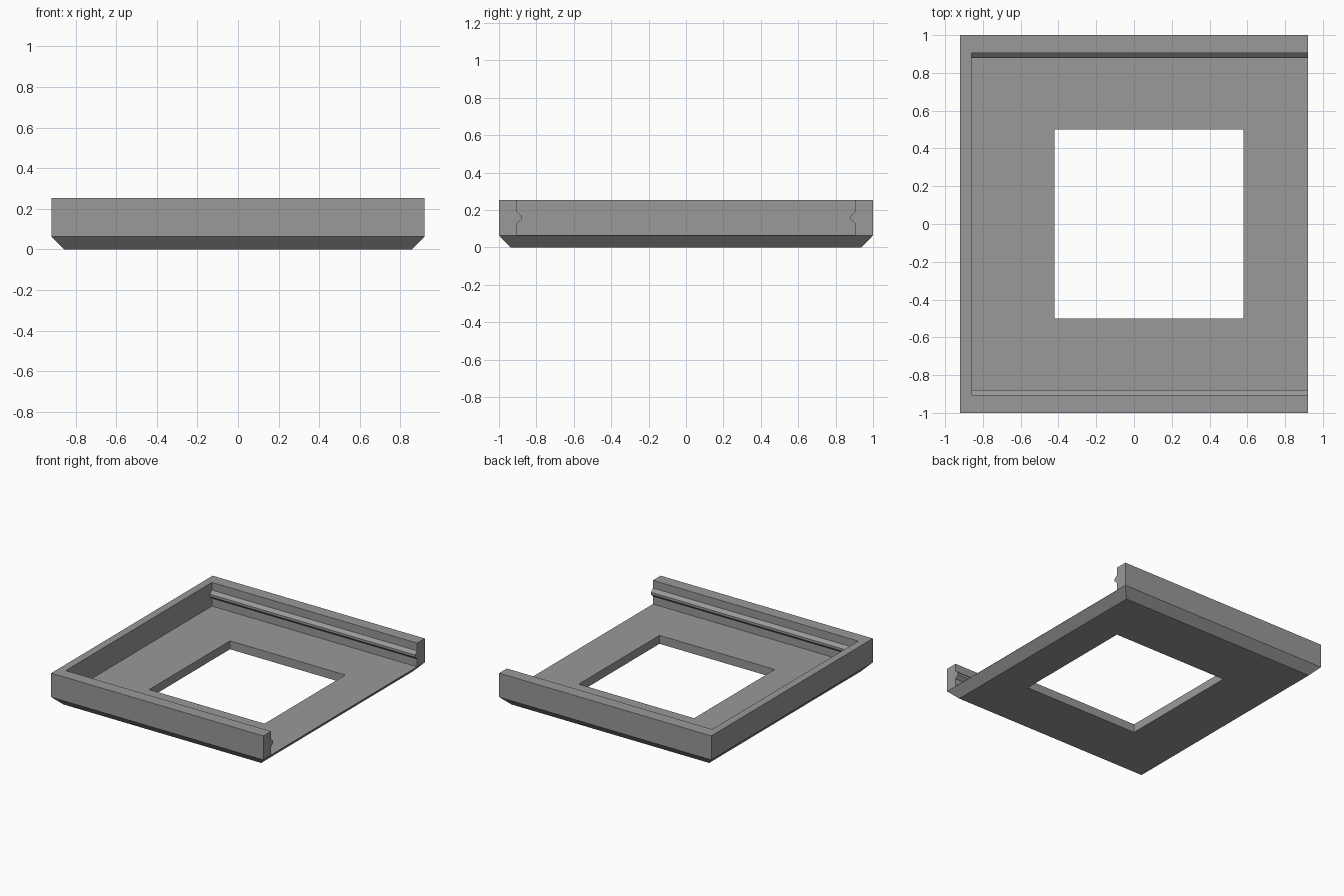
import bpy, bmesh

if "Cube" in bpy.data.objects:
    bpy.data.objects.remove(bpy.data.objects["Cube"])

HX, HY, H = 0.92, 1.0, 0.252     # half sizes and height
CH = 0.064                       # bottom chamfer
FLOOR = 0.066                    # floor top
WALL_Y, RIDGE_Y = 0.905, 0.88    # inner wall face and ridge crest

grey = bpy.data.materials.new("grey")
grey.diffuse_color = (0.32, 0.32, 0.32, 1)
grey.use_nodes = True
grey.node_tree.nodes["Principled BSDF"].inputs["Base Color"].default_value = grey.diffuse_color


def loft(name, rings):
    """Closed solid through rings of equal point count."""
    bm = bmesh.new()
    loops = [[bm.verts.new(p) for p in ring] for ring in rings]
    n = len(loops[0])
    for a, b in zip(loops, loops[1:]):
        for i in range(n):
            j = (i + 1) % n
            bm.faces.new((a[i], a[j], b[j], b[i]))
    bm.faces.new(loops[0][::-1])
    bm.faces.new(loops[-1])
    bmesh.ops.recalc_face_normals(bm, faces=bm.faces)
    mesh = bpy.data.meshes.new(name)
    bm.to_mesh(mesh)
    bm.free()
    mesh.materials.append(grey)
    ob = bpy.data.objects.new(name, mesh)
    bpy.context.collection.objects.link(ob)
    return ob


def rect(x0, x1, y, z):
    return [(x0, -y, z), (x1, -y, z), (x1, y, z), (x0, y, z)]


# Tray block with chamfered underside
inset = 0.062
tray = loft("tray", [rect(-HX + inset, HX - inset, HY - inset, 0),
                     rect(-HX, HX, HY, CH),
                     rect(-HX, HX, HY, H)])

# Cavity cutter: open at the right end, with a rail ridge left on each long wall
side = [(WALL_Y, FLOOR), (WALL_Y, 0.127), (RIDGE_Y, 0.150),
        (RIDGE_Y, 0.168), (WALL_Y, 0.191), (WALL_Y, 0.4)]
profile = side + [(-y, z) for y, z in reversed(side)]
cavity = loft("cavity_cutter", [[(x, y, z) for y, z in profile] for x in (-0.86, 1.1)])

# Square window through the floor
window = loft("window_cutter", [rect(-0.42, 0.58, 0.5, -0.1), rect(-0.42, 0.58, 0.5, 0.3)])

bpy.context.view_layer.objects.active = tray
for cutter in (cavity, window):
    cutter.hide_render = True
    mod = tray.modifiers.new(cutter.name, 'BOOLEAN')
    mod.operation = 'DIFFERENCE'
    mod.solver = 'EXACT'
    mod.object = cutter
    bpy.ops.object.modifier_apply(modifier=mod.name)
    bpy.data.objects.remove(cutter)
